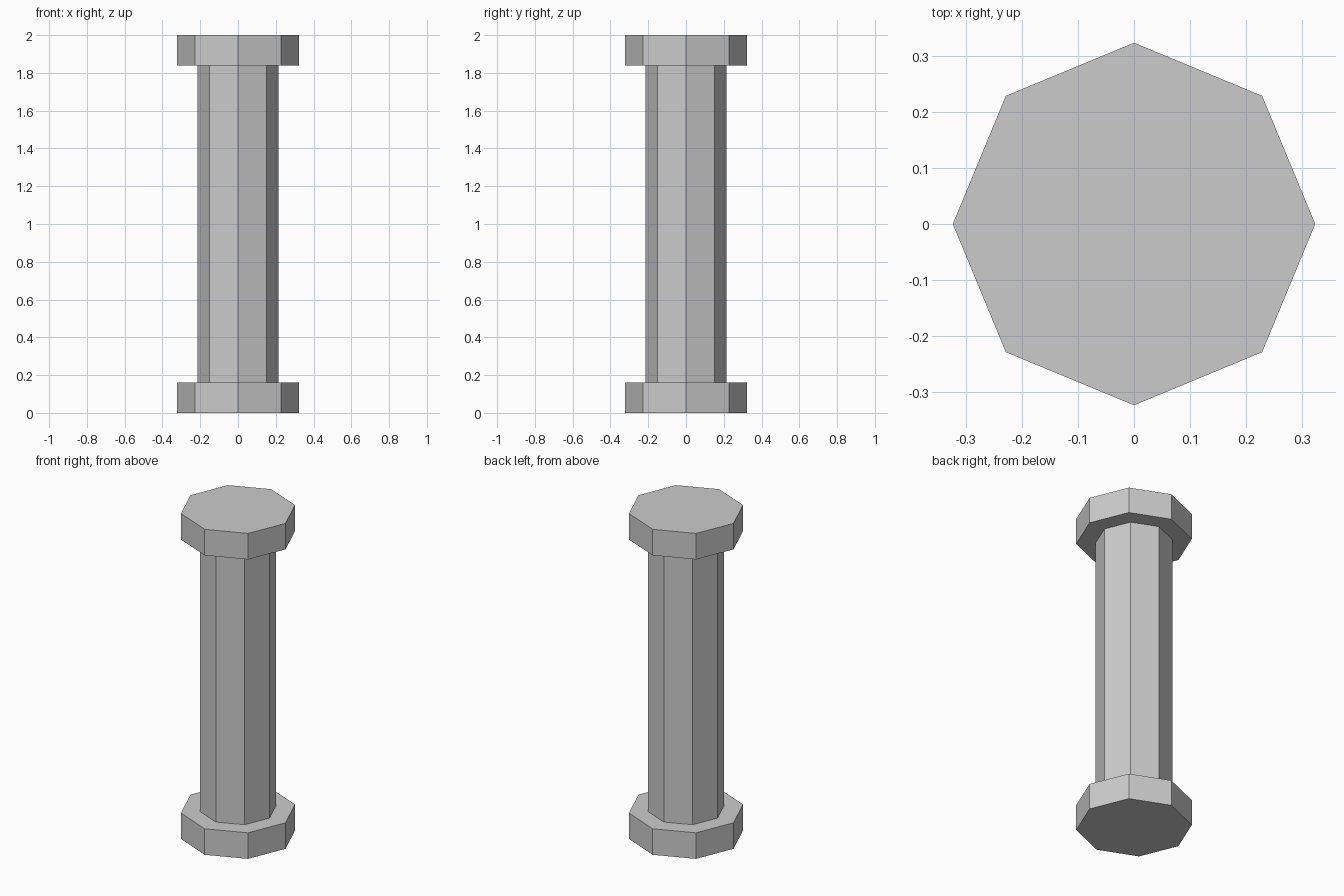
import bpy

if "Cube" in bpy.data.objects:
    bpy.data.objects.remove(bpy.data.objects["Cube"])

SIDES = 8


def octagon(name, radius, z0, z1, fill='NGON'):
    """Flat-shaded eight-sided prism between two heights, corners on the axes."""
    bpy.ops.mesh.primitive_cylinder_add(
        vertices=SIDES, radius=radius, depth=z1 - z0,
        end_fill_type=fill, location=(0, 0, (z0 + z1) / 2))
    obj = bpy.context.object
    obj.name = name
    return obj


# Wide slabs at both ends
octagon("column_base", 0.323, 0.0, 0.16)
octagon("column_capital", 0.323, 1.84, 2.0)

# Shaft between the slabs, its ends covered by them
octagon("column_shaft", 0.215, 0.16, 1.84, fill='NOTHING')
